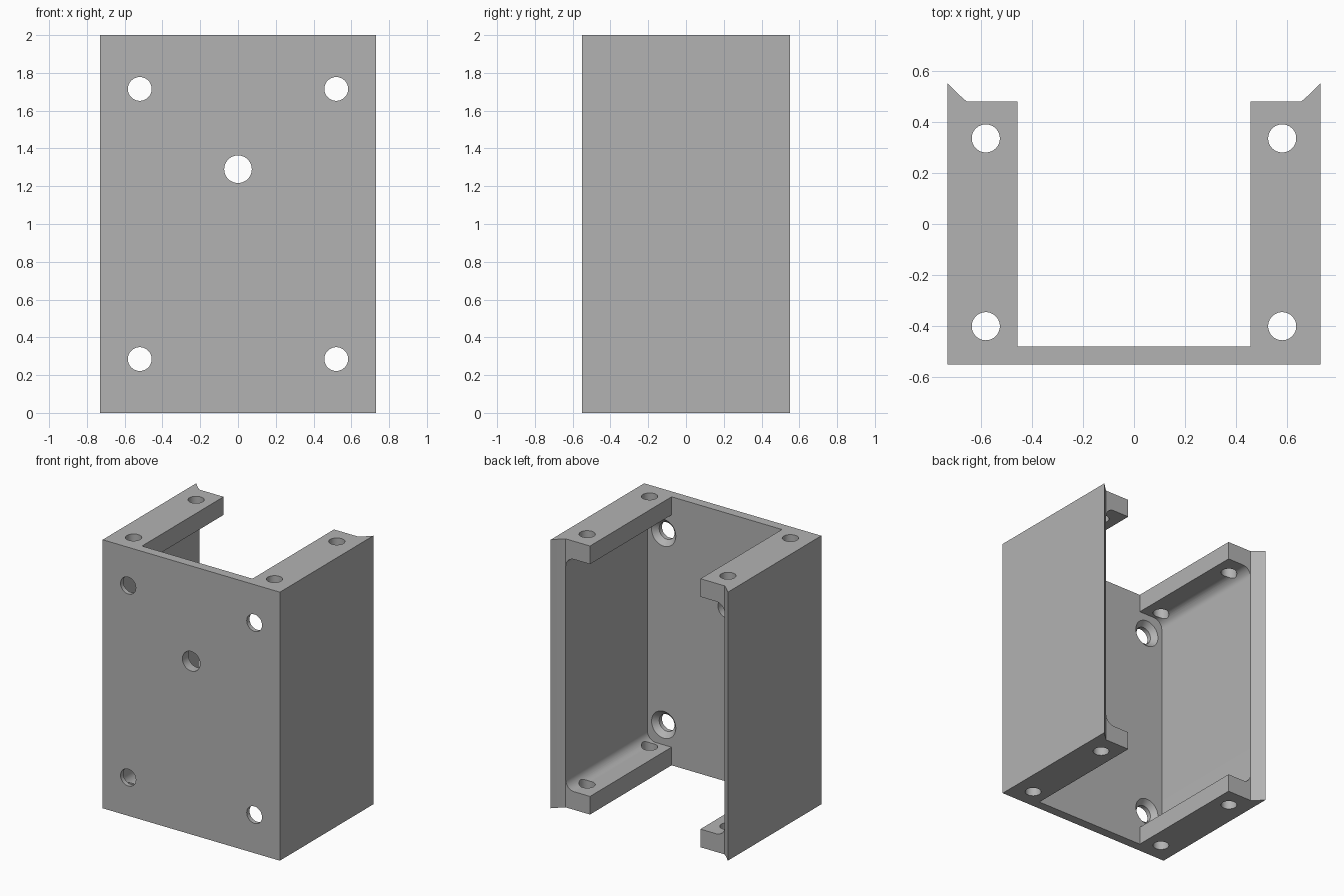
import bpy, bmesh
from math import sin, cos, pi
from mathutils import Vector

cube = bpy.data.objects.get("Cube")
if cube:
    bpy.data.objects.remove(cube, do_unlink=True)

# Overall sizes
W, D, H = 0.73, 0.55, 2.0           # half width, half depth, height
WALL_X, LIP_X = 0.655, 0.455        # inner side wall, inner flange edge
PLATE_Y, BACK_Y = -0.48, 0.48       # inside of front plate, back of flanges
FLANGE, FILLET = 0.135, 0.07

grey = bpy.data.materials.new("plain grey")
grey.use_nodes = True
grey.diffuse_color = (0.45, 0.45, 0.45, 1)
grey.node_tree.nodes["Principled BSDF"].inputs["Base Color"].default_value = grey.diffuse_color


def loft(bm, rings):
    """Closed solid through rings of points with equal counts."""
    loops = [[bm.verts.new(p) for p in ring] for ring in rings]
    n = len(loops[0])
    for a, b in zip(loops, loops[1:]):
        for i in range(n):
            j = (i + 1) % n
            bm.faces.new((a[i], a[j], b[j], b[i]))
    bm.faces.new(loops[0][::-1])
    bm.faces.new(loops[-1])


def make_object(name, bm):
    bmesh.ops.recalc_face_normals(bm, faces=bm.faces)
    mesh = bpy.data.meshes.new(name)
    bm.to_mesh(mesh)
    bm.free()
    mesh.materials.append(grey)
    obj = bpy.data.objects.new(name, mesh)
    bpy.context.collection.objects.link(obj)
    return obj


def bore(bm, centre, axis, stations, sides=48):
    """Round cutter: stations are (position along axis, radius)."""
    rings = []
    for t, r in stations:
        ring = []
        for k in range(sides):
            a = 2 * pi * k / sides
            u, v = centre[0] + r * cos(a), centre[1] + r * sin(a)
            ring.append((u, t, v) if axis == "Y" else (u, v, t))
        rings.append(ring)
    loft(bm, rings)


# Outer block with concave horns along the back edges
start, end = Vector((W, D)), Vector((WALL_X, BACK_Y))
bend = (start + end) / 2 + Vector((-0.018, -0.02))
horn = []
for k in range(13):
    t = k / 12
    horn.append(start * (1 - t) ** 2 + bend * 2 * t * (1 - t) + end * t ** 2)
outline = [(-W, -D), (W, -D)] + [tuple(p) for p in horn]
outline += [(-p.x, p.y) for p in reversed(horn)]
bm = bmesh.new()
loft(bm, [[(x, y, z) for x, y in outline] for z in (0, H)])
bracket = make_object("mounting_bracket", bm)

# Interior: open channel plus a wider pocket with rounded corners
corner = []
for k in range(13):
    a = pi / 2 * (1 - k / 12)
    corner.append((WALL_X - FILLET + FILLET * cos(a),
                   H / 2 - FLANGE - FILLET + FILLET * sin(a)))
quarter = [(LIP_X, H / 2 + 0.1), (LIP_X, H / 2 - FLANGE)] + corner
right_half = quarter + [(x, -z) for x, z in reversed(quarter)]
section = right_half + [(-x, z) for x, z in reversed(right_half)]
bm = bmesh.new()
loft(bm, [[(x, y, z + H / 2) for x, z in section] for y in (PLATE_Y, D + 0.1)])
interior = make_object("interior_cutter", bm)

# Holes: countersunk plate holes, one plain hole, flange holes
bm = bmesh.new()
for side in (-1, 1):
    for z in (0.285, 1.715):
        bore(bm, (side * 0.52, z), "Y",
             [(-D - 0.05, 0.063), (PLATE_Y - 0.037, 0.063),
              (PLATE_Y, 0.1), (PLATE_Y + 0.03, 0.1)])
    for y in (-0.4, 0.335):
        bore(bm, (side * 0.58, y), "Z", [(-0.05, 0.055), (FLANGE + 0.12, 0.055)])
        bore(bm, (side * 0.58, y), "Z", [(H - FLANGE - 0.12, 0.055), (H + 0.05, 0.055)])
bore(bm, (0, 1.29), "Y", [(-D - 0.05, 0.073), (PLATE_Y + 0.05, 0.073)])
holes = make_object("hole_cutter", bm)

# Cut, then bake the result and drop the cutters
for cutter in (interior, holes):
    cutter.hide_render = True
    mod = bracket.modifiers.new(cutter.name, "BOOLEAN")
    mod.operation, mod.solver, mod.object = "DIFFERENCE", "EXACT", cutter
bpy.context.view_layer.update()
result = bpy.data.meshes.new_from_object(
    bracket.evaluated_get(bpy.context.evaluated_depsgraph_get()))
bracket.modifiers.clear()
bracket.data = result
for cutter in (interior, holes):
    bpy.data.objects.remove(cutter, do_unlink=True)

# Smooth curved surfaces, keep hard edges
bpy.ops.object.select_all(action="DESELECT")
bracket.select_set(True)
bpy.context.view_layer.objects.active = bracket
bpy.ops.object.shade_smooth_by_angle(angle=pi / 7)
